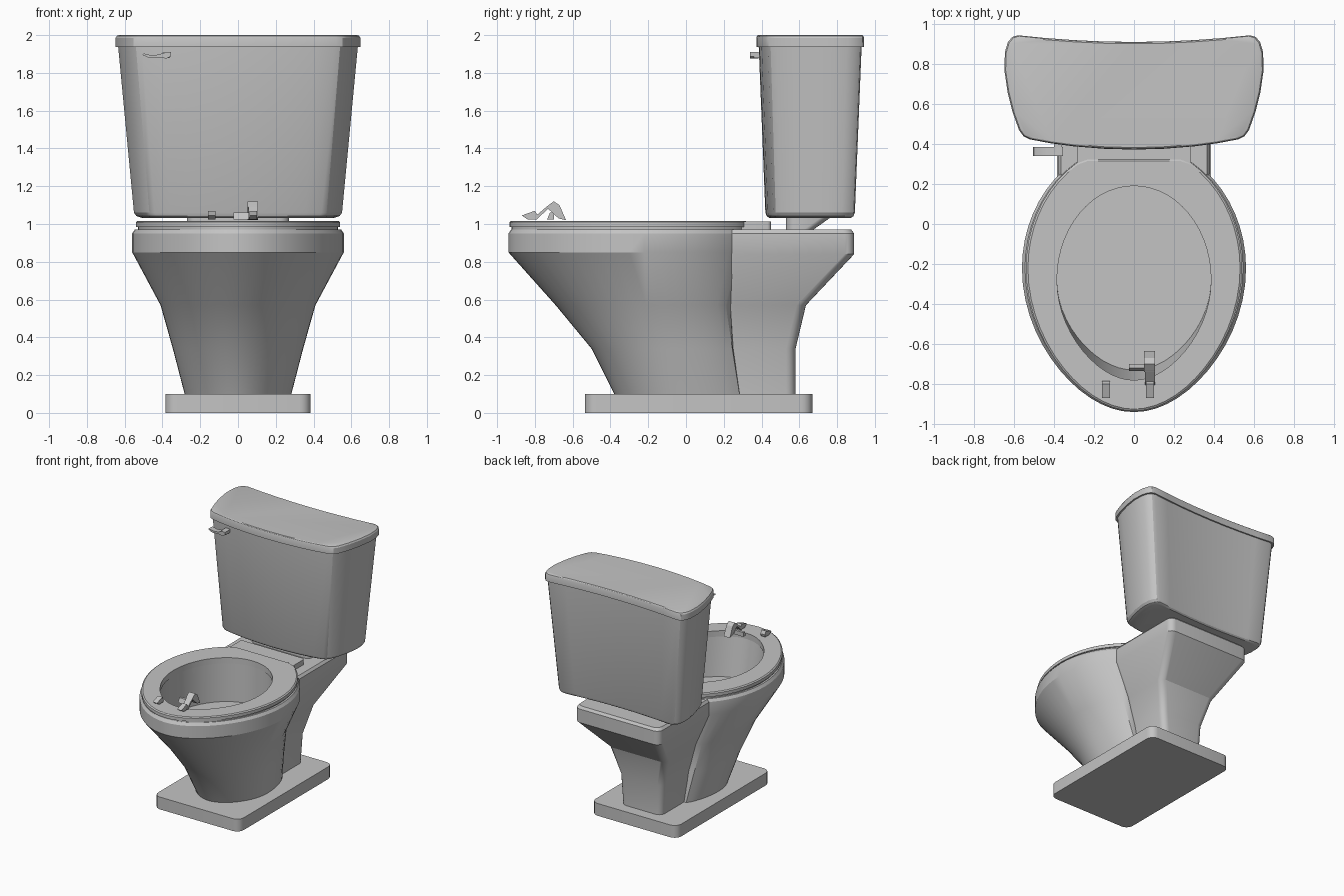
import bpy, bmesh, math

if "Cube" in bpy.data.objects:
    bpy.data.objects.remove(bpy.data.objects["Cube"])

mat = bpy.data.materials.new("grey ceramic")
mat.diffuse_color = (0.55, 0.55, 0.55, 1)
mat.use_nodes = True
mat.node_tree.nodes["Principled BSDF"].inputs["Base Color"].default_value = mat.diffuse_color


def finish(name, bm, angle=28):
    bmesh.ops.recalc_face_normals(bm, faces=bm.faces[:])
    mesh = bpy.data.meshes.new(name)
    bm.to_mesh(mesh)
    bm.free()
    ob = bpy.data.objects.new(name, mesh)
    bpy.context.collection.objects.link(ob)
    mesh.materials.append(mat)
    bpy.ops.object.select_all(action='DESELECT')
    ob.select_set(True)
    bpy.context.view_layer.objects.active = ob
    bpy.ops.object.shade_smooth_by_angle(angle=math.radians(angle))
    return ob


def loft(name, rings, closed=False):
    """Skin a stack of rings; closed joins the last ring to the first."""
    bm = bmesh.new()
    vs = [[bm.verts.new(p) for p in r] for r in rings]
    n = len(vs[0])
    pairs = list(zip(vs, vs[1:])) + ([(vs[-1], vs[0])] if closed else [])
    for a, b in pairs:
        for i in range(n):
            j = (i + 1) % n
            bm.faces.new((a[i], a[j], b[j], b[i]))
    if not closed:
        bm.faces.new(vs[0])
        bm.faces.new(vs[-1])
    return finish(name, bm)


def egg(z, hw, front, mid, back, clip=9, n=56):
    """Egg outline, slightly pointed at the front and cut flat at y = clip."""
    pts = []
    for i in range(n):
        t = 2 * math.pi * i / n
        c, s = math.cos(t), math.sin(t)
        x = hw * c
        if s < 0:
            x *= 1 - 0.12 * s * s
        y = mid + s * ((back - mid) if s > 0 else (mid - front))
        pts.append((x, min(y, clip), z))
    return pts


def rounded(z, hw, y0, y1, r, seg=5):
    """Rectangle outline with rounded corners."""
    pts = []
    for k, (cx, cy) in enumerate(((hw - r, y1 - r), (r - hw, y1 - r),
                                  (r - hw, y0 + r), (hw - r, y0 + r))):
        for i in range(seg + 1):
            t = math.pi / 2 * (k + i / seg)
            pts.append((cx + r * math.cos(t), cy + r * math.sin(t), z))
    return pts


def prism(name, profile, lo, hi, axis):
    """Extrude a 2D profile along x (profile is y,z) or y (profile is x,z)."""
    put = (lambda p, d: (d, p[0], p[1])) if axis == 'x' else (lambda p, d: (p[0], d, p[1]))
    return loft(name, [[put(p, d) for p in profile] for d in (lo, hi)])


# Floor plate
loft("floor_plate", [rounded(z, 0.385, -0.535, 0.67, 0.06) for z in (0, 0.1)])

# Bowl: outer wall, rim, inner wall and floor
loft("bowl", [
    egg(0.09, 0.28, -0.375, -0.02, 0.42, 0.285),
    egg(0.34, 0.345, -0.50, -0.08, 0.38, 0.25),
    egg(0.57, 0.41, -0.69, -0.15, 0.36, 0.235),
    egg(0.85, 0.56, -0.94, -0.22, 0.41, 0.33),
    egg(0.95, 0.56, -0.94, -0.22, 0.41, 0.33),
    egg(0.972, 0.545, -0.925, -0.22, 0.40, 0.32),
    egg(0.972, 0.39, -0.785, -0.28, 0.195),
    egg(0.66, 0.385, -0.73, -0.28, 0.19),
])

# Rear pedestal with the shelf that carries the tank
loft("rear_pedestal", [rounded(z, hw, 0.21, back, 0.05) for z, hw, back in (
    (0.09, 0.18, 0.58), (0.34, 0.20, 0.58), (0.57, 0.26, 0.635),
    (0.84, 0.38, 0.89), (0.95, 0.38, 0.89), (0.97, 0.365, 0.875))])

# Seat ring with its hinge tab
seat = (0.54, -0.935, -0.22, 0.40, 0.325)
low = (0.53, -0.925, -0.22, 0.39, 0.315)
hole = (0.385, -0.78, -0.28, 0.19)
loft("seat", [egg(0.97, *low), egg(0.984, *low), egg(0.984, *seat), egg(1.01, *seat),
              egg(1.017, *low), egg(1.017, *hole), egg(0.97, *hole)], closed=True)
loft("seat_tab", [rounded(z, 0.285, 0.24, 0.45, 0.02) for z in (0.965, 1.012)])
for side in (-1, 1):
    loft("seat_hinge", [[(x + side * 0.27, y, z) for x, y, z in
                         rounded(0, 0.012, 0.33, 0.40, 0.005, 2)] for z in (1.0, 1.018)])

# Neck between shelf and tank
loft("tank_neck", [rounded(0.96, 0.27, 0.53, 0.66, 0.05),
                   rounded(1.045, 0.27, 0.53, 0.78, 0.05)])

# Tank and lid share one bowed outline
half = [(0, .372), (.15, .376), (.3, .388), (.42, .404), (.52, .423), (.552, .438),
        (.575, .47), (.607, .56), (.632, .66), (.648, .77), (.645, .86), (.63, .91),
        (.608, .935), (.58, .943), (.45, .93), (.3, .919), (.15, .912), (0, .91)]
outline = half + [(-x, y) for x, y in half[-2:0:-1]]


def tank_ring(z, sx, sy):
    return [(x * sx, 0.655 + (y - 0.655) * sy, z) for x, y in outline]


loft("tank", [tank_ring(1.033, .79, .76), tank_ring(1.042, .83, .805),
              tank_ring(1.06, .85, .83), tank_ring(1.945, .98, .955)])
loft("tank_lid", [tank_ring(1.938, 1, 1), tank_ring(1.985, 1, 1),
                  tank_ring(1.996, .99, .985), tank_ring(2.0, .975, .965)])

# Flush lever
prism("flush_lever", [(-.505, 1.895), (-.47, 1.878), (-.42, 1.882), (-.38, 1.876),
                      (-.355, 1.888), (-.355, 1.91), (-.38, 1.91), (-.42, 1.897),
                      (-.46, 1.893), (-.50, 1.903)], 0.34, 0.385, 'y')
prism("lever_stem", [(-.40, 1.88), (-.36, 1.88), (-.36, 1.908), (-.40, 1.908)],
      0.36, 0.44, 'y')

# Small loose fittings on the front of the seat
wedge = [(-.87, 1.045), (-.84, 1.025), (-.79, 1.025), (-.785, 1.045), (-.80, 1.07)]
prism("left_fitting", wedge, -0.16, -0.12, 'x')
prism("right_fitting", wedge, 0.06, 0.10, 'x')
prism("fitting_strip", [(-.805, 1.035), (-.73, 1.098), (-.72, 1.09), (-.79, 1.025)],
      0.055, 0.105, 'x')
prism("fitting_plate", [(-.74, 1.09), (-.70, 1.12), (-.67, 1.10), (-.635, 1.02),
                        (-.675, 1.03)], 0.05, 0.105, 'x')
prism("fitting_tail", [(-.735, 1.025), (-.70, 1.025), (-.70, 1.06), (-.72, 1.06)],
      -0.025, 0.06, 'x')
